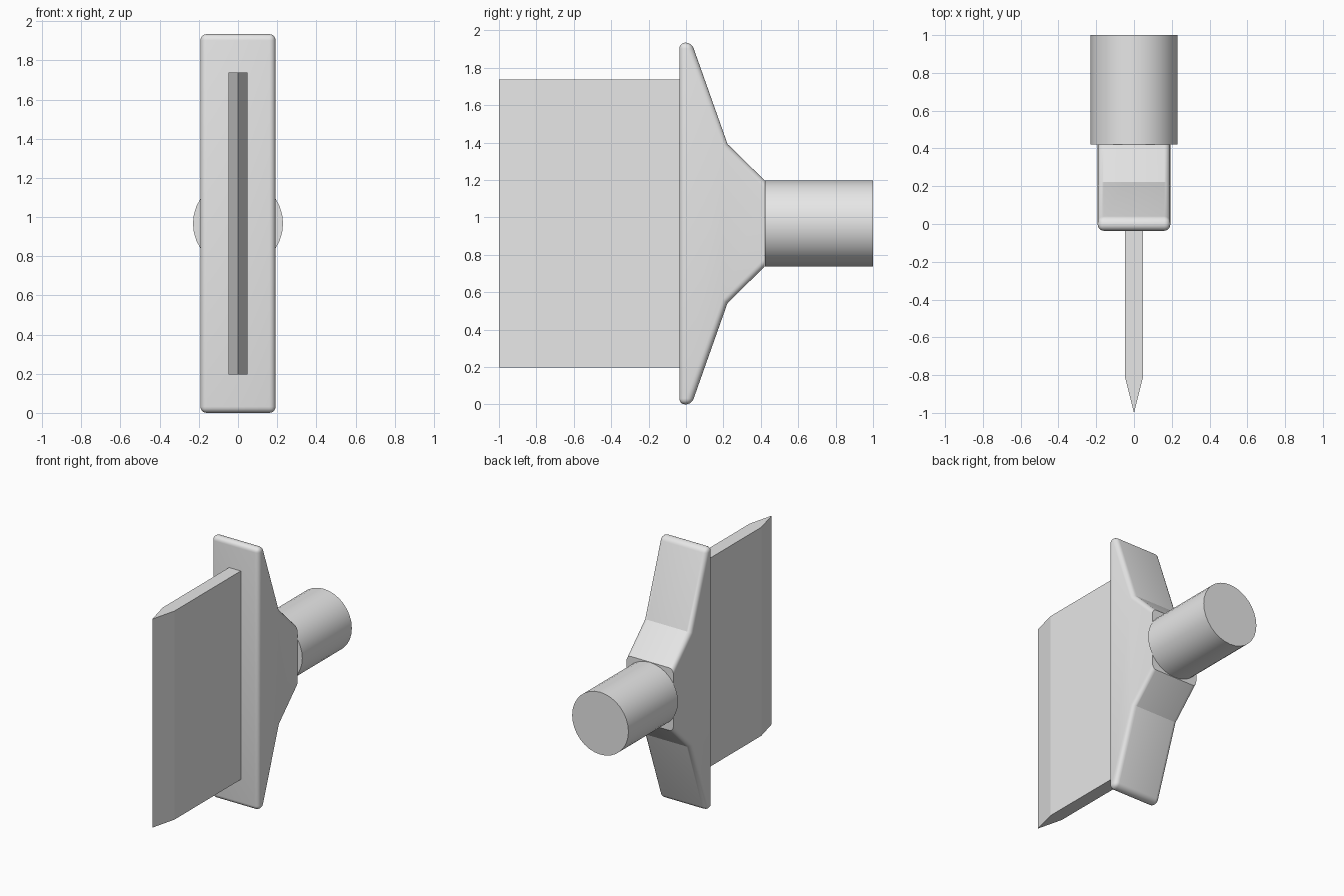
import bpy, bmesh, math
from mathutils import Matrix

if "Cube" in bpy.data.objects:
    bpy.data.objects.remove(bpy.data.objects["Cube"], do_unlink=True)

MID = 0.967  # height of the model's axis of symmetry

grey = bpy.data.materials.new("plain_grey")
grey.use_nodes = True
grey.diffuse_color = (0.8, 0.8, 0.8, 1)
grey.node_tree.nodes["Principled BSDF"].inputs["Base Color"].default_value = (0.8, 0.8, 0.8, 1)


def finish(bm, name, smooth=True):
    bmesh.ops.recalc_face_normals(bm, faces=bm.faces)
    mesh = bpy.data.meshes.new(name)
    bm.to_mesh(mesh)
    bm.free()
    mesh.materials.append(grey)
    obj = bpy.data.objects.new(name, mesh)
    bpy.context.collection.objects.link(obj)
    if smooth:
        bpy.ops.object.select_all(action="DESELECT")
        obj.select_set(True)
        bpy.context.view_layer.objects.active = obj
        bpy.ops.object.shade_smooth_by_angle(angle=math.radians(25))
    return obj


def prism(points, axis_vector):
    """Extrude a closed outline along a vector."""
    bm = bmesh.new()
    face = bm.faces.new([bm.verts.new(p) for p in points])
    out = bmesh.ops.extrude_face_region(bm, geom=[face])
    moved = [v for v in out["geom"] if isinstance(v, bmesh.types.BMVert)]
    bmesh.ops.translate(bm, verts=moved, vec=axis_vector)
    return bm


# Bracket body: side profile mirrored about the mid height, rounded edges
half_width = 0.192
upper = [(-0.036, 0.967), (0.030, 0.967), (0.222, 0.425), (0.42, 0.231)]
profile = upper + [(y, -h) for y, h in reversed(upper)]
bm = prism([(-half_width, y, MID + h) for y, h in profile], (2 * half_width, 0, 0))
bm.edges.ensure_lookup_table()


def is_rounded(edge):
    a, b = (v.co for v in edge.verts)
    at_end = a.y > 0.4 and b.y > 0.4
    at_bend = abs(a.y - 0.222) < 0.01 and abs(b.y - 0.222) < 0.01
    return not (at_end or at_bend)


bmesh.ops.bevel(bm, geom=[e for e in bm.edges if is_rounded(e)], offset=0.032,
                offset_type="OFFSET", segments=5, profile=0.5, affect="EDGES",
                clamp_overlap=False)
finish(bm, "bracket_body")

# Flat blade with a wedge-shaped front edge
outline = [(0, -1), (0.048, -0.81), (0.048, 0), (-0.048, 0), (-0.048, -0.81)]
blade_height = 1.54
finish(prism([(x, y, MID - blade_height / 2) for x, y in outline],
             (0, 0, blade_height)), "blade", smooth=False)

# Round shaft at the back
bm = bmesh.new()
start, end = 0.422, 1.0
place = Matrix.Translation((0, (start + end) / 2, MID)) @ Matrix.Rotation(math.pi / 2, 4, "X")
bmesh.ops.create_cone(bm, cap_ends=True, segments=32, radius1=0.23, radius2=0.23,
                      depth=end - start, matrix=place)
finish(bm, "shaft")
